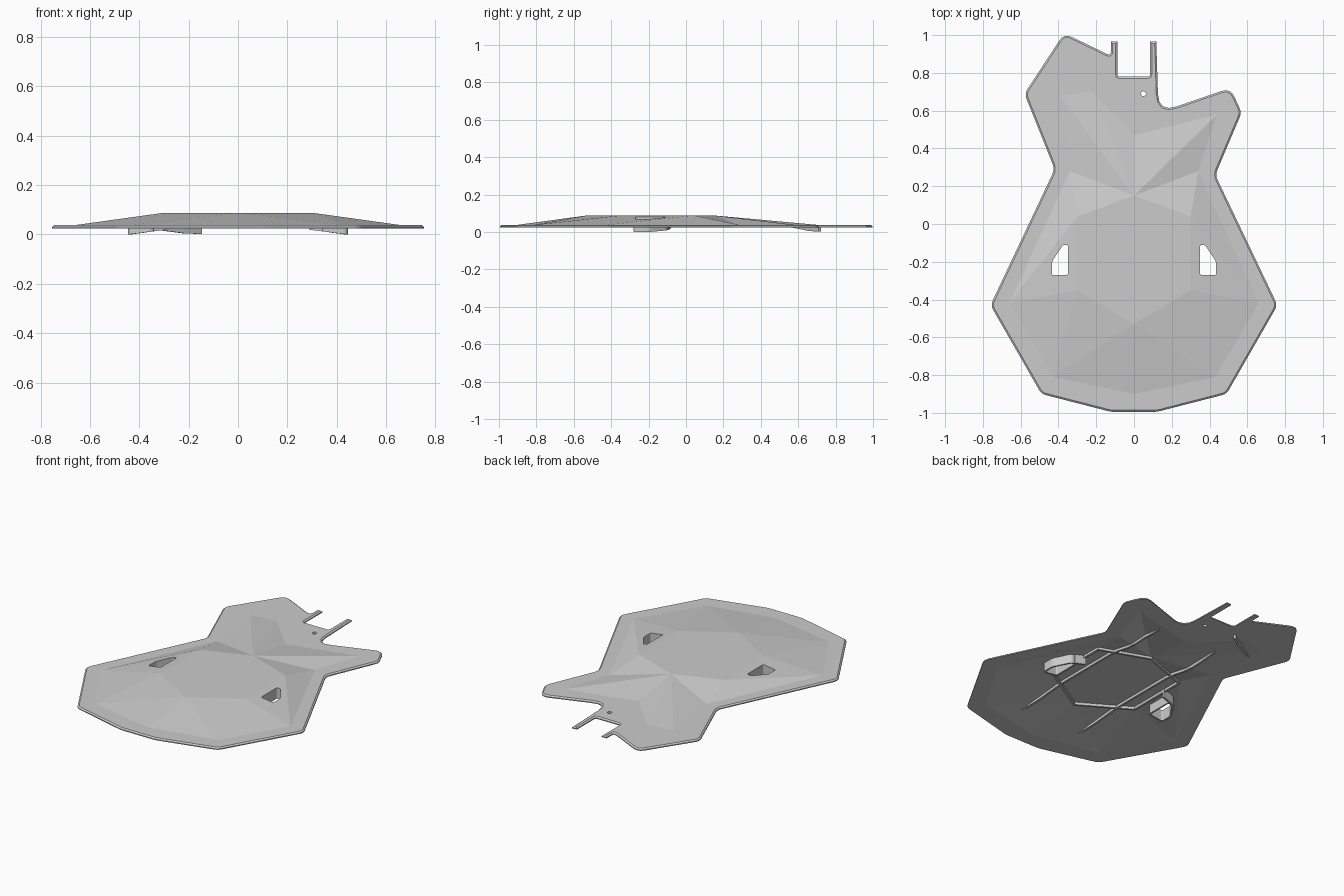
import bpy, bmesh, math
from mathutils import Vector
from mathutils.geometry import delaunay_2d_cdt, intersect_point_tri_2d
from mathutils.bvhtree import BVHTree

cube = bpy.data.objects.get("Cube")
if cube:
    bpy.data.objects.remove(cube, do_unlink=True)

RIM, EDGE, LOW, PEAK = 0.038, 0.031, 0.025, 0.088
THICK = RIM - LOW

grey = bpy.data.materials.new("plain grey")
grey.use_nodes = True
GREY = (0.6, 0.6, 0.6, 1)
grey.diffuse_color = GREY
grey.node_tree.nodes["Principled BSDF"].inputs["Base Color"].default_value = GREY


def make_object(name, bm):
    bmesh.ops.recalc_face_normals(bm, faces=bm.faces[:])
    mesh = bpy.data.meshes.new(name)
    bm.to_mesh(mesh)
    bm.free()
    mesh.materials.append(grey)
    obj = bpy.data.objects.new(name, mesh)
    bpy.context.collection.objects.link(obj)
    return obj


def rounded(corners, steps=4):
    """Replace each (x, y, cut) corner by a small quadratic curve."""
    out = []
    for i, (x, y, cut) in enumerate(corners):
        p = Vector((x, y))
        if not cut:
            out.append(p)
            continue
        a = Vector(corners[i - 1][:2])
        b = Vector(corners[(i + 1) % len(corners)][:2])
        a = p + (a - p).normalized() * cut
        b = p + (b - p).normalized() * cut
        for k in range(steps + 1):
            t = k / steps
            out.append(a * (1 - t) ** 2 + p * 2 * t * (1 - t) + b * t * t)
    return out


def offset(loop, d):
    """Move a counter-clockwise loop inward by d."""
    out = []
    for i, p in enumerate(loop):
        e1 = (p - loop[i - 1]).normalized()
        e2 = (loop[(i + 1) % len(loop)] - p).normalized()
        n1, n2 = Vector((-e1.y, e1.x)), Vector((-e2.y, e2.x))
        out.append(p + (n1 + n2) * d / (1 + n1.dot(n2)))
    return out


def inside(p, loop):
    """Point in a convex loop."""
    return any(intersect_point_tri_2d(p, loop[0], a, b)
               for a, b in zip(loop[1:], loop[2:]))


def loop_edges(start, count):
    return [(start + i, start + (i + 1) % count) for i in range(count)]


# Outline, counter-clockwise from the front edge
outline = rounded([
    (-0.12, -0.995, 0.02), (0.12, -0.995, 0.02), (0.49, -0.9, 0.025),
    (0.76, -0.43, 0.03), (0.43, 0.26, 0.03), (0.57, 0.59, 0.025),
    (0.51, 0.72, 0.05), (0.13, 0.59, 0.1), (0.118, 0.965, 0),
    (0.085, 0.965, 0), (0.085, 0.78, 0.012), (-0.088, 0.78, 0.012),
    (-0.088, 0.965, 0), (-0.122, 0.965, 0), (-0.122, 0.89, 0.025),
    (-0.37, 1.01, 0.045), (-0.58, 0.69, 0.03), (-0.42, 0.29, 0.03),
    (-0.76, -0.43, 0.03), (-0.49, -0.9, 0.025)])
inner = offset(outline, 0.009)
n = len(inner)

# Raised facets: ridge points at the peak, foot points on the rim level
pts = {"hub": (0, 0.15, PEAK), "nose": (0, -0.53, PEAK), "front": (0, -0.9, RIM),
       "notch": (0, 0.47, RIM), "tip_L": (0.44, 0.58, RIM),
       "tip_R": (-0.39, 0.68, RIM), "lobe": (-0.22, 0.7, RIM)}
links = [("nose", "front"), ("hub", "notch"), ("hub", "lobe"), ("tip_R", "lobe"),
         ("lobe", "notch"), ("tip_L", "notch")]
for s, k in ((1, "_L"), (-1, "_R")):
    pts["back" + k] = (0.3 * s, 0.04, PEAK)
    pts["side" + k] = (0.3 * s, -0.35, PEAK)
    pts["wide" + k] = (0.66 * s, -0.42, RIM)
    pts["low" + k] = (0.43 * s, -0.81, RIM)
    pts["neck" + k] = (0.34 * s, 0.28, RIM)
    chain = ["hub", "back", "side", "nose", "low", "side", "wide", "back", "neck",
             "hub", "tip", "neck", "wide", "low", "front"]
    names = [c if c in ("hub", "nose", "front") else c + k for c in chain]
    links += list(zip(names, names[1:]))

names = list(pts)
flat = inner + [Vector(pts[k][:2]) for k in names]
heights = [RIM] * n + [pts[k][2] for k in names]
edges = loop_edges(0, n) + [(n + names.index(a), n + names.index(b)) for a, b in links]

# Height field of the facets, used to place everything else
cv, _, cf, origin, _, _ = delaunay_2d_cdt(flat, edges, [], 1, 1e-5)
surface = BVHTree.FromPolygons(
    [(p.x, p.y, heights[o[0]] if o else RIM) for p, o in zip(cv, origin)], cf)


def shell_z(x, y):
    hit = surface.ray_cast(Vector((x, y, 1)), Vector((0, 0, -1)))[0]
    return hit.z if hit else RIM


# Openings: two slots and a pin hole
def slot(s):
    loop = rounded([(0.35 * s, -0.27, 0.01), (0.435 * s, -0.27, 0.01),
                    (0.435 * s, -0.2, 0.015), (0.375 * s, -0.11, 0.01),
                    (0.35 * s, -0.11, 0.01)])
    return loop if s > 0 else loop[::-1]


pin = [Vector((0.05 + 0.013 * math.cos(a), 0.69 + 0.013 * math.sin(a)))
       for a in (math.tau * i / 16 for i in range(16))]
holes = [slot(1), slot(-1), pin]
hole_starts = []
for loop in holes:
    hole_starts.append(len(flat))
    edges += loop_edges(len(flat), len(loop))
    flat += loop
    heights += [shell_z(*p) for p in loop]

# Shell: faceted top, matching underside, chamfered rim and hole walls
cv, _, cf, origin, _, _ = delaunay_2d_cdt(flat, edges, [], 1, 1e-5)
level = [heights[o[0]] if o else shell_z(*p) for p, o in zip(cv, origin)]
index = {o: i for i, group in enumerate(origin) for o in group}
bm = bmesh.new()
top = [bm.verts.new((p.x, p.y, z)) for p, z in zip(cv, level)]
under = [bm.verts.new((p.x, p.y, z - THICK)) for p, z in zip(cv, level)]
for f in cf:
    middle = sum((cv[i] for i in f), Vector((0, 0))) / len(f)
    if not any(inside(middle, loop) for loop in holes):
        bm.faces.new([top[i] for i in f])
        bm.faces.new([under[i] for i in reversed(f)])


def bridge(a, b):
    for i in range(len(a)):
        j = (i + 1) % len(a)
        bm.faces.new((a[i], b[i], b[j], a[j]))


upper = [bm.verts.new((p.x, p.y, EDGE)) for p in outline]
lower = [bm.verts.new((p.x, p.y, LOW)) for p in outline]
bridge([top[index[i]] for i in range(n)], upper)
bridge(upper, lower)
bridge(lower, [under[index[i]] for i in range(n)])
for start, loop in zip(hole_starts, holes):
    ids = [index[start + i] for i in range(len(loop))]
    bridge([under[i] for i in ids], [top[i] for i in ids])
make_object("shell", bm)


def wall(name, path, width, bottom, closed=False):
    """Thin upright strip under the shell; bottom(x, y) gives its lower edge."""
    bm = bmesh.new()
    path = [Vector(p) for p in path]
    rows = []
    for i, p in enumerate(path):
        a = path[i - 1] if i or closed else p
        b = path[(i + 1) % len(path)] if closed or i + 1 < len(path) else p
        d = (b - a).normalized()
        side = Vector((-d.y, d.x)) * width / 2
        zt, zb = shell_z(*p) - THICK * 0.6, bottom(*p)
        rows.append([bm.verts.new((*(p + side * s), z))
                     for s, z in ((1, zt), (-1, zt), (-1, zb), (1, zb))])
    for a, b in zip(rows, rows[1:] + rows[:1] if closed else rows[1:]):
        for k in range(4):
            m = (k + 1) % 4
            bm.faces.new((a[k], a[m], b[m], b[k]))
    if not closed:
        bm.faces.new(rows[0])
        bm.faces.new(rows[-1][::-1])
    return make_object(name, bm)


def rib_bottom(x, y):
    return shell_z(x, y) - THICK - 0.016


def long_rib_bottom(x, y):
    return shell_z(x, y) - THICK - 0.016 * min(1, (y + 0.75) * 8, (0.5 - y) * 8)


def collar_bottom(x, y):
    return max(0, 0.44 - abs(x)) * 0.13


# Ribs under the raised middle
ring = ["hub", "back_L", "side_L", "nose", "side_R", "back_R"]
wall("ring_rib", [pts[k][:2] for k in ring], 0.016, rib_bottom, True)
for s, label in ((1, "left"), (-1, "right")):
    ys = [-0.75 + 1.25 * i / 16 for i in range(17)]
    wall(label + "_long_rib", [(0.21 * s, y) for y in ys], 0.013, long_rib_bottom)
    # Collars below the slots, with a short tail towards the middle
    wall(label + "_slot_collar", offset(slot(s), -0.005), 0.01, collar_bottom, True)
    wall(label + "_collar_tail", [(0.36 * s, -0.1), (0.29 * s, -0.085)], 0.012,
         collar_bottom)

# Wedge-shaped tab under the larger rear lobe
wall("rear_tab", [(-0.15, 0.715), (-0.22, 0.665), (-0.37, 0.57)], 0.014,
     lambda x, y: 0.002 + max(0, -0.2 - x) * 0.13)
